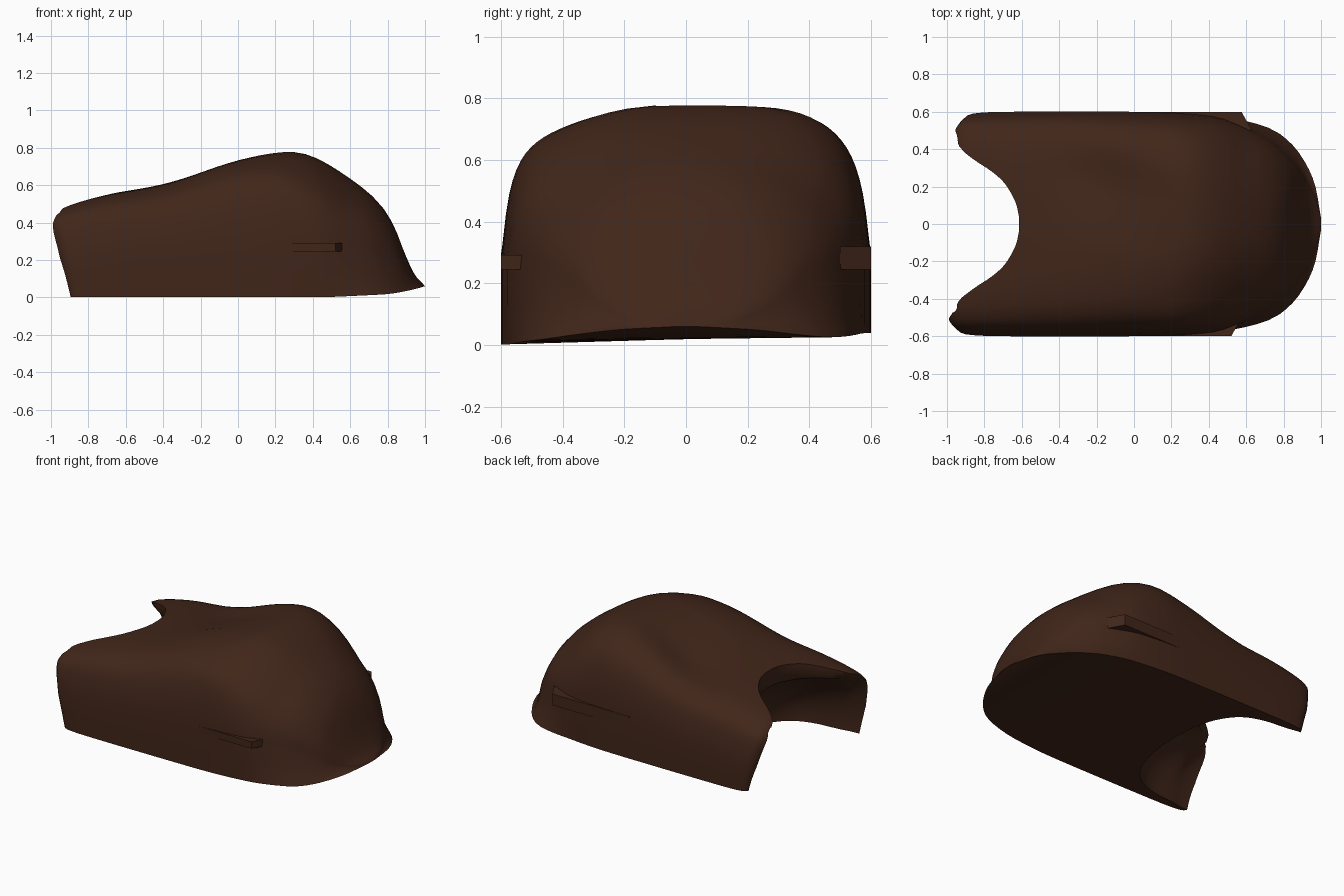
import bpy, bmesh, math

if "Cube" in bpy.data.objects:
    bpy.data.objects.remove(bpy.data.objects["Cube"])


def curve(pts, x):
    """Smooth interpolation through a few (x, value) points."""
    n = len(pts)
    if x <= pts[0][0]:
        return pts[0][1]
    if x >= pts[-1][0]:
        return pts[-1][1]
    i = max(k for k in range(n - 1) if pts[k][0] <= x)

    def slope(k):
        a, b = pts[max(k - 1, 0)], pts[min(k + 1, n - 1)]
        return (b[1] - a[1]) / (b[0] - a[0])
    (x0, y0), (x1, y1) = pts[i], pts[i + 1]
    d = x1 - x0
    t = (x - x0) / d
    return (y0 * (2*t**3 - 3*t*t + 1) + slope(i) * d * (t**3 - 2*t*t + t)
            + y1 * (3*t*t - 2*t**3) + slope(i + 1) * d * (t**3 - t*t))


def resample(pts, steps):
    """Smooth curve through 2D points, evenly spaced by index."""
    n = len(pts) - 1
    return [tuple(curve([(i, p[c]) for i, p in enumerate(pts)], n * k / steps)
                  for c in (0, 1)) for k in range(steps + 1)]


def loft(name, rings):
    """Skin between equal closed rings and cap both ends with strips."""
    bm = bmesh.new()
    vs = [[bm.verts.new(p) for p in r] for r in rings]
    n = len(vs[0])
    for a, b in zip(vs, vs[1:]):
        for i in range(n):
            j = (i + 1) % n
            bm.faces.new((a[i], a[j], b[j], b[i]))
    for r in (vs[0], vs[-1]):
        for i in range(n // 2 - 1):
            bm.faces.new((r[i], r[i + 1], r[n - 2 - i], r[n - 1 - i]))
    bmesh.ops.recalc_face_normals(bm, faces=bm.faces)
    me = bpy.data.meshes.new(name)
    bm.to_mesh(me)
    bm.free()
    ob = bpy.data.objects.new(name, me)
    bpy.context.collection.objects.link(ob)
    return ob


brown = bpy.data.materials.new("dark_brown")
brown.diffuse_color = (0.052, 0.019, 0.010, 1)
brown.use_nodes = True
brown.node_tree.nodes["Principled BSDF"].inputs["Base Color"].default_value = brown.diffuse_color

# Shell: side profile and half width along the length
HEIGHT = [(-1, .45), (-.95, .485), (-.7, .55), (-.45, .595), (-.3, .635), (0, .74),
          (.25, .785), (.4, .755), (.6, .635), (.75, .51), (.83, .39), (.89, .24),
          (.94, .13), (1, .06)]
WIDTH = [(-1, .55), (-.97, .58), (-.9, .594), (-.7, .6), (0, .6), (.25, .594), (.45, .575),
         (.6, .55), (.75, .5), (.85, .42), (.92, .32), (.97, .2), (1, .03)]


def section(x):
    h, w = curve(HEIGHT, x), curve(WIDTH, x)
    front = min(1, max(0, (-.4 - x) / .6))
    tail = min(1, max(0, (x - .5) / .4))
    n = 4 + 1.2 * front - 1.8 * min(1, max(0, (x - .2) / .4))
    base = .02 + .04 * max(0, (x - .75) / .25) ** 2
    zs = min(.29, base + .45 * (h - base))
    inset = min(.3 * w, .085 * min(1, max(0, (x - .45) / .35)))
    half = [(w, base), (w - .12 * inset, base + .1 * (zs - base)),
            (w - .65 * inset, base + .45 * (zs - base)), (w - inset, zs)]
    for k in range(1, 18):
        a = math.pi / 2 * k / 17.5
        r = math.sin(a) ** (2 / n)
        half.append(((w - inset) * math.cos(a) ** (2 / n) * (1 - .08 * r), zs + (h - zs) * r))
    ring = []
    for s, seq in ((1, half), (-1, half[::-1])):
        for y, z in seq:
            y *= s
            k = max(0, z - zs) / max(.01, h - zs)
            z2 = z + .02 * y / .6 * (1 - min(1, z / .3)) * (1 - tail)
            # lower right shoulder and shallow hollow on the left
            if y < 0:
                hump = math.exp(-((x - .35) / .35) ** 2)
                z2 -= .05 * math.sin(math.pi * min(1, (y / .6) ** 2)) * k * hump
            z2 -= .055 * k * math.exp(-((x + .15) / .3) ** 2 - ((y - .22 + .3 * (x + .15)) / .2) ** 2)
            lean = front * (.1 * max(0, 1 - z / .4) + (.04 if y > 0 else 0) * min(1, abs(y) / .3))
            ring.append((x + lean, y, z2))
    return ring


stations = [-1, -.985, -.97, -.94] + [-.9 + .06 * i for i in range(29)]
stations += [.82, .85, .88, .91, .935, .955, .97, .983, .993, 1]
shell = loft("shell", [section(x) for x in stations])

# Front opening: wide at the floor, closing to a narrower U at the top
FLOOR = [(-1.4, .57), (-.92, .565), (-.75, .545), (-.58, .525), (-.45, .47), (-.36, .36),
         (-.31, .22), (-.29, .06)]
TOP = [(-1.4, .52), (-1.0, .48), (-.94, .41), (-.85, .34), (-.76, .28), (-.69, .215),
       (-.635, .12), (-.615, .04)]
rings = []
for i in range(20):
    z = -.1 + .045 * i
    f = min(1, max(0, z / .45)) ** 2.4
    half = [(a[0] + (b[0] - a[0]) * f, a[1] + (b[1] - a[1]) * f)
            for a, b in zip(resample(FLOOR, 28), resample(TOP, 28))]
    rings.append([(x, y, z) for x, y in half] + [(x, -y, z) for x, y in half[::-1]])
cutter = loft("opening_cutter", rings)
cutter.hide_render = True

mod = shell.modifiers.new("opening", "BOOLEAN")
mod.operation, mod.solver, mod.object = "DIFFERENCE", "EXACT", cutter
bpy.context.view_layer.objects.active = shell
shell.select_set(True)
bpy.ops.object.modifier_apply(modifier=mod.name)
bpy.data.objects.remove(cutter)

# Small side ledges where the lower skirt ends
parts = [shell]
for side, name, top, end in ((-1, "right_ledge", .292, .52), (1, "left_ledge", .32, .575)):
    plan = [(.0, .5), (.0, .598), (end, .6), (end + .055, .5)]
    parts.append(loft(name, [[(x, side * y, z) for x, y in plan] for z in (.245, top)]))

bpy.ops.object.select_all(action="DESELECT")
for ob in parts:
    ob.data.materials.clear()
    ob.data.materials.append(brown)
    ob.select_set(True)
bpy.context.view_layer.objects.active = shell
bpy.ops.object.shade_smooth_by_angle(angle=math.radians(35))
